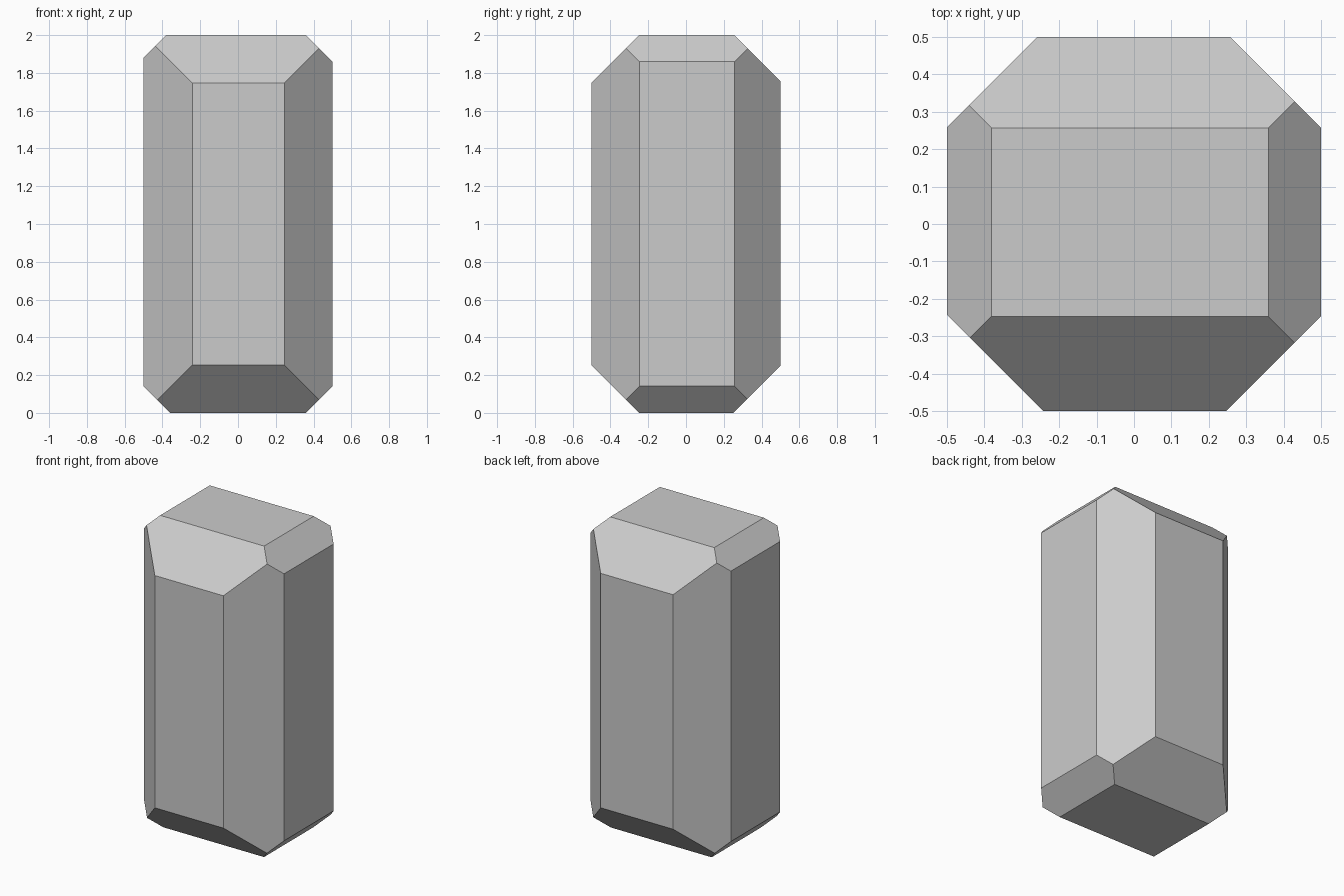
import bpy, bmesh
from mathutils import Matrix, Vector

if "Cube" in bpy.data.objects:
    bpy.data.objects.remove(bpy.data.objects["Cube"])

bm = bmesh.new()

# Plain 1 x 1 x 2 block standing on the ground
bmesh.ops.create_cube(bm, size=1, matrix=Matrix.Translation((0, 0, 1)) @ Matrix.Diagonal((1, 1, 2, 1)))


def chamfer(normal, offset):
    """Slice off everything beyond the plane normal . p = offset and cap the cut."""
    n = Vector(normal)
    geom = bm.verts[:] + bm.edges[:] + bm.faces[:]
    cut = bmesh.ops.bisect_plane(bm, geom=geom, plane_co=n * offset / n.length_squared,
                                 plane_no=n, clear_outer=True)
    edges = [e for e in cut["geom_cut"] if isinstance(e, bmesh.types.BMEdge)]
    bmesh.ops.contextual_create(bm, geom=edges)


cuts = [
    # Vertical corners
    ((-1, -1, 0), 0.742), ((1, -1, 0), 0.746), ((-1, 1, 0), 0.758), ((1, 1, 0), 0.757),
    # Top edges: left, right, front, back
    ((-1, 0, 1), 2.381), ((1, 0, 1), 2.359), ((0, -1, 1), 2.247), ((0, 1, 1), 2.257),
    # Bottom edges: left, right, front, back
    ((-1, 0, -1), 0.358), ((1, 0, -1), 0.358), ((0, -1, -1), 0.247), ((0, 1, -1), 0.251),
]
for normal, offset in cuts:
    chamfer(normal, offset)

bmesh.ops.recalc_face_normals(bm, faces=bm.faces[:])
mesh = bpy.data.meshes.new("chamfered_block")
bm.to_mesh(mesh)
bm.free()
bpy.context.collection.objects.link(bpy.data.objects.new("chamfered_block", mesh))
